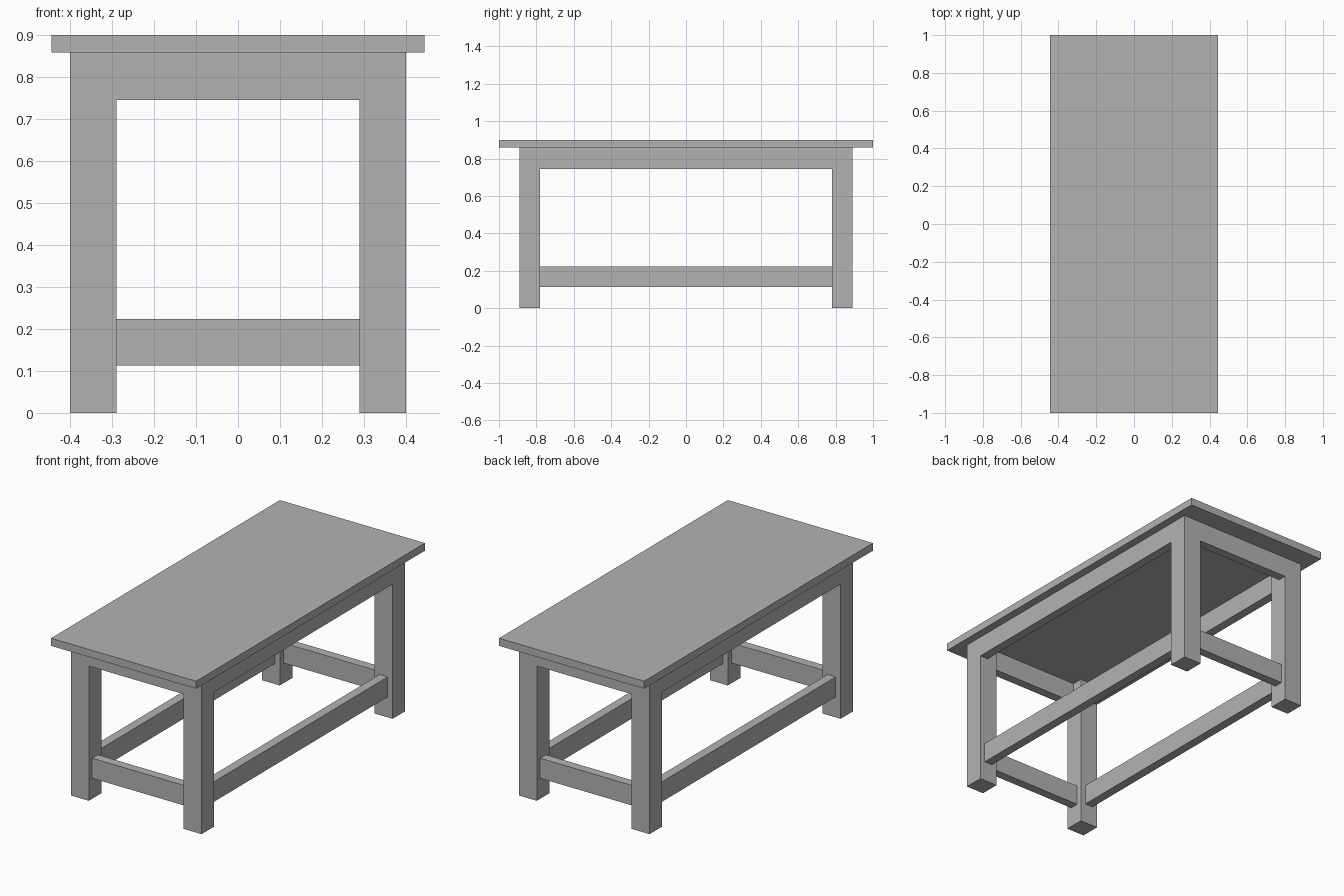
import bpy

cube = bpy.data.objects.get("Cube")
if cube:
    bpy.data.objects.remove(cube, do_unlink=True)

GREY = (0.45, 0.45, 0.45, 1.0)
grey = bpy.data.materials.new("plain_grey")
grey.use_nodes = True
grey.diffuse_color = GREY
grey.node_tree.nodes["Principled BSDF"].inputs["Base Color"].default_value = GREY


def box(name, x, y, z):
    """Axis-aligned box from (min, max) pairs."""
    spans = (x, y, z)
    bpy.ops.mesh.primitive_cube_add(size=1, location=[(a + b) / 2 for a, b in spans])
    ob = bpy.context.object
    ob.name = ob.data.name = name
    ob.scale = [abs(b - a) for a, b in spans]
    bpy.ops.object.transform_apply(location=False, rotation=False, scale=True)
    ob.data.materials.append(grey)


# Main dimensions
TOP_X, TOP_Y, HEIGHT = 0.444, 1.0, 0.9
UNDER = 0.858              # underside of the table top
OUT_X, OUT_Y = 0.4, 0.89   # outer faces of the legs
LEG = 0.11                 # leg width
RAIL = 0.05                # apron and stretcher thickness
IN_X, IN_Y = OUT_X - LEG, OUT_Y - LEG
MID_X, MID_Y = OUT_X - LEG / 2, OUT_Y - LEG / 2
APRON_Z = (0.745, UNDER)
STRETCHER_Z = (0.113, 0.224)

box("table_top", (-TOP_X, TOP_X), (-TOP_Y, TOP_Y), (UNDER, HEIGHT))

# Four legs
for sx, side in ((1, "left"), (-1, "right")):
    for sy, end in ((-1, "front"), (1, "back")):
        box(f"{end}_{side}_leg", (sx * IN_X, sx * OUT_X),
            (sy * IN_Y, sy * OUT_Y), (0, UNDER))

# Long aprons flush with the legs, long stretchers centred on them
for s, side in ((1, "left"), (-1, "right")):
    box(f"{side}_apron", (s * (OUT_X - RAIL), s * OUT_X), (-IN_Y, IN_Y), APRON_Z)
    box(f"{side}_stretcher", (s * (MID_X - RAIL / 2), s * (MID_X + RAIL / 2)),
        (-IN_Y, IN_Y), STRETCHER_Z)

# Short aprons and stretchers at the two ends
for s, end in ((-1, "front"), (1, "back")):
    box(f"{end}_apron", (-IN_X, IN_X), (s * (OUT_Y - RAIL), s * OUT_Y), APRON_Z)
    box(f"{end}_stretcher", (-IN_X, IN_X),
        (s * (MID_Y - RAIL / 2), s * (MID_Y + RAIL / 2)), STRETCHER_Z)
